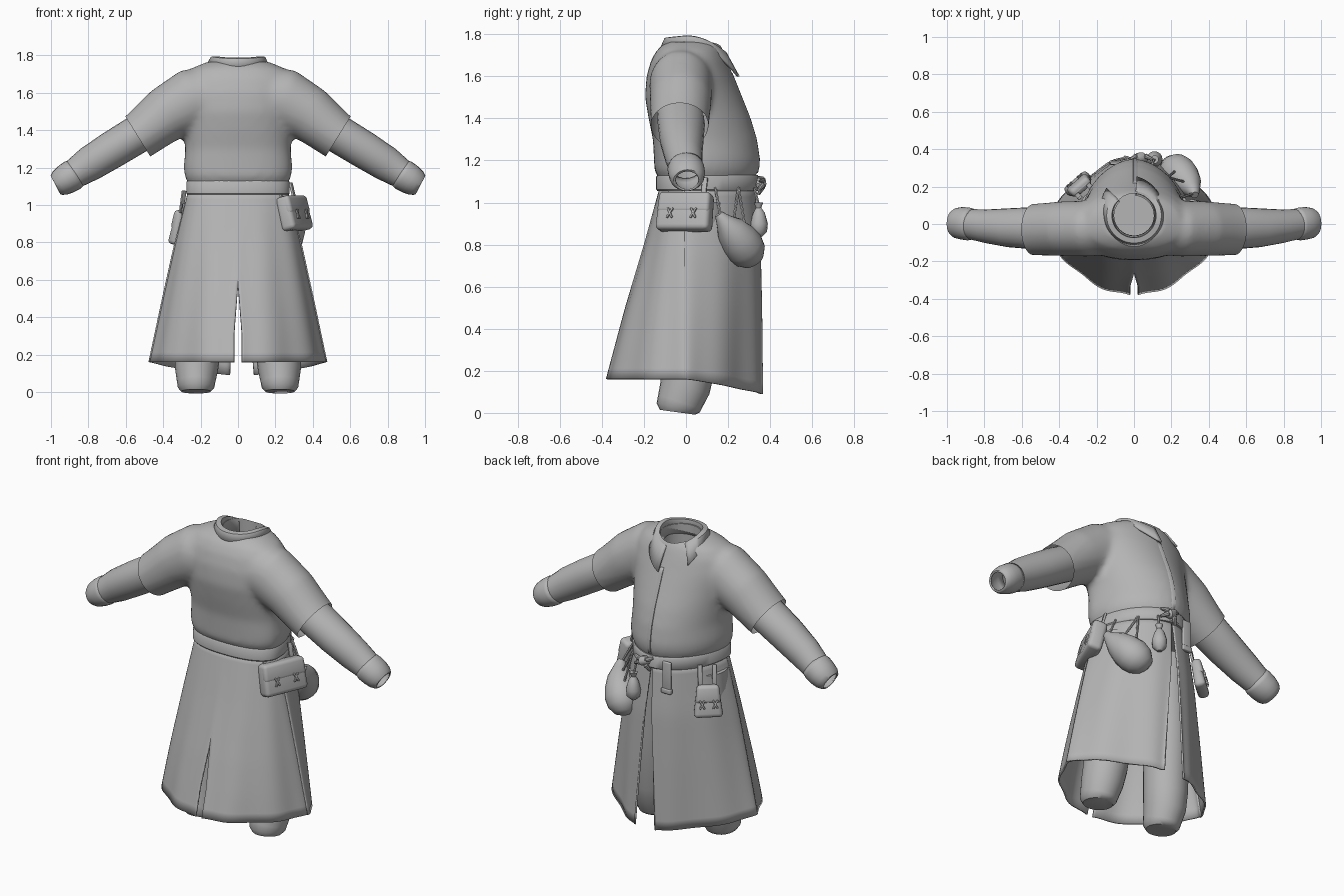
import bpy, bmesh, math
from math import sin, cos, pi, radians
from mathutils import Vector, Matrix

if "Cube" in bpy.data.objects:
    bpy.data.objects.remove(bpy.data.objects["Cube"])

cloth = bpy.data.materials.new("grey_cloth")
cloth.diffuse_color = (0.46, 0.46, 0.46, 1)
cloth.use_nodes = True
cloth.node_tree.nodes["Principled BSDF"].inputs["Base Color"].default_value = cloth.diffuse_color


def finish(name, bm):
    bmesh.ops.recalc_face_normals(bm, faces=bm.faces)
    me = bpy.data.meshes.new(name)
    bm.to_mesh(me)
    bm.free()
    me.materials.append(cloth)
    ob = bpy.data.objects.new(name, me)
    bpy.context.collection.objects.link(ob)
    return ob


def thicken(ob, t, offset=0):
    m = ob.modifiers.new("thickness", 'SOLIDIFY')
    m.thickness, m.offset = t, offset


def loft(name, rings, closed=True, caps=True, thick=0):
    bm = bmesh.new()
    rows = [[bm.verts.new(p) for p in r] for r in rings]
    n = len(rows[0])
    for a, b in zip(rows, rows[1:]):
        for i in range(n if closed else n - 1):
            j = (i + 1) % n
            bm.faces.new((a[i], a[j], b[j], b[i]))
    if caps:
        bm.faces.new(rows[0])
        bm.faces.new(rows[-1])
    ob = finish(name, bm)
    if thick:
        thicken(ob, thick)
    return ob


def tube(name, path, n=20, mirror=False, caps=True, thick=0):
    """path rows: x, y, z, radius, radius along y"""
    pts = [Vector(p[:3]) for p in path]
    for s in ((1, -1) if mirror else (1,)):
        rings = []
        for i, p in enumerate(path):
            t = (pts[min(i + 1, len(pts) - 1)] - pts[max(i - 1, 0)]).normalized()
            side = Vector((0, 1, 0)) if abs(t.y) < 0.9 else Vector((1, 0, 0))
            b = (side - t * side.dot(t)).normalized()
            a = b.cross(t)
            ring = [pts[i] + a * p[3] * cos(2*pi*k/n) + b * p[-1] * sin(2*pi*k/n) for k in range(n)]
            rings.append([(s * v.x, v.y, v.z) for v in ring])
        loft(name if not mirror else name + ("_right" if s > 0 else "_left"), rings, caps=caps, thick=thick)


def box(name, size, loc, M=Matrix(), bevel=0.0, top=1.0):
    bm = bmesh.new()
    bmesh.ops.create_cube(bm, size=1)
    for v in bm.verts:
        k = top if v.co.z > 0 else 1
        v.co = Vector((v.co.x * size[0] * k, v.co.y * size[1] * k, v.co.z * size[2]))
    if bevel:
        bmesh.ops.bevel(bm, geom=bm.edges[:], offset=bevel, segments=3, profile=0.5, affect='EDGES')
    bm.transform(M @ Matrix.Translation(loc))
    return finish(name, bm)


def merge(name, parts):
    bm = bmesh.new()
    for nm in parts:
        bm.from_mesh(bpy.data.objects[nm].data)
        bpy.data.objects.remove(bpy.data.objects[nm])
    bmesh.ops.remove_doubles(bm, verts=bm.verts[:], dist=1e-5)
    return finish(name, bm)


def lerp_rows(rows, z):
    for a, b in zip(rows, rows[1:]):
        if min(a[0], b[0]) <= z <= max(a[0], b[0]):
            t = (z - a[0]) / (b[0] - a[0])
            return [u + (v - u) * t for u, v in zip(a, b)]
    return rows[-1] if abs(z - rows[-1][0]) < abs(z - rows[0][0]) else rows[0]


def body_point(row, a, grow=0.0, pf=1.15, pb=0.85, q=1.0):
    z, rx, yb, yf = row
    p = pf if sin(a) > 0 else pb
    c, s = cos(a), sin(a)
    x = (rx + grow) * math.copysign(abs(c) ** p, c)
    y = (yf + grow) * s ** q if s > 0 else (yb - grow) * abs(s) ** p
    return Vector((x, y, z))


# Shirt: torso and short sleeves fused into one smooth garment
torso = [(1.06, .25, -.11, .31), (1.12, .268, -.13, .33), (1.15, .285, -.15, .345), (1.2, .29, -.152, .35),
         (1.3, .282, -.157, .335), (1.4, .29, -.178, .305), (1.5, .30, -.195, .265), (1.6, .31, -.188, .225),
         (1.68, .295, -.165, .195), (1.73, .25, -.135, .175), (1.765, .165, -.09, .155)]
N = 48
loft("torso", [[body_point(r, 2*pi*k/N) for k in range(N)] for r in torso])
tube("sleeve", [(.08, -.02, 1.59, .15, .14), (.25, -.025, 1.562, .168, .15), (.38, -.025, 1.487, .15, .147),
                (.47, -.028, 1.415, .135, .142), (.535, -.03, 1.365, .127, .138), (.59, -.03, 1.33, .125, .138)],
     28, True)
raw = merge("shirt_raw", ("torso", "sleeve_right", "sleeve_left"))
m = raw.modifiers.new("fuse", 'REMESH')
m.mode, m.voxel_size = 'VOXEL', 0.018
m = raw.modifiers.new("soften", 'SMOOTH')
m.iterations, m.factor = 8, 0.5
bm = bmesh.new()
bmesh.ops.create_cone(bm, cap_ends=True, segments=40, radius1=.113, radius2=.113, depth=.3,
                      matrix=Matrix.Translation((0, .05, 1.75)))
cutter = finish("neck_cutter", bm)
cutter.hide_render = True
m = raw.modifiers.new("neck", 'BOOLEAN')
m.operation, m.object = 'DIFFERENCE', cutter
fused = bpy.data.meshes.new_from_object(raw.evaluated_get(bpy.context.evaluated_depsgraph_get()))
bpy.data.objects.remove(raw)
bpy.data.objects.remove(cutter)
bm = bmesh.new()
bm.from_mesh(fused)
# Open the sleeve ends
for s in (1, -1):
    bmesh.ops.bisect_plane(bm, geom=bm.verts[:] + bm.edges[:] + bm.faces[:], plane_co=(s * .535, 0, 1.365),
                           plane_no=(s * .85, 0, -.53), clear_outer=True)
finish("shirt", bm)

# Overlapping front edge of the shirt
strip = []
for i in range(15):
    p = body_point(lerp_rows(torso, 1.14 + i * .034), pi / 2)
    strip.append([(x, p.y + d, p.z) for x, d in ((-.006, -.016), (-.003, .001), (.015, -.001), (.04, -.022))])
loft("shirt_front_edge", strip, closed=False, caps=False, thick=.003)

# Folded collar, open at the front with two points
inner, top, outer, hem = [], [], [], []
for i in range(41):
    t = i / 40
    a = radians(86 - 311 * t)
    near = max(0, 1 - t / .2, 1 - (1 - t) / .16)

    def ring_pt(r, drop):
        x, y = r * cos(a), .045 + r * sin(a)
        return (x, y, 1.79 + .1 * min(0, y) - 2.2 * max(0, y) ** 2 - drop)
    inner.append(ring_pt(.112, .08))
    top.append(ring_pt(.122, 0))
    outer.append(ring_pt(.143, .002))
    hem.append(ring_pt(.16 + .045 * near, .04 + .015 * near))
loft("collar", [inner, top, outer, hem], closed=False, caps=False, thick=.012)

# Long under-sleeves with open cuffs
tube("arm", [(.42, -.03, 1.445, .1, .11), (.55, -.022, 1.37, .102, .112), (.67, -.02, 1.297, .1, .104),
             (.79, -.012, 1.222, .094, .09), (.88, .0, 1.162, .078, .08), (.895, .0, 1.152, .076, .08)],
     24, True, False)
tube("cuff", [(.86, .0, 1.175, .074, .078), (.885, .0, 1.159, .08, .084), (.92, .004, 1.137, .077, .083),
              (.95, .005, 1.118, .069, .077), (.967, .006, 1.107, .058, .064), (.971, .006, 1.105, .05, .055)],
     24, True, False, .008)

# Trouser legs
tube("leg", [(.17, .06, 1.0, .13), (.19, .05, .55, .13), (.215, .01, .2, .12, .125), (.222, -.005, .12, .115, .12),
             (.224, -.03, .05, .102, .108), (.224, -.037, .025, .098, .105), (.224, -.04, .003, .08, .085)], 24, True)

# Skirt: back panel with a vent, two front panels with a gap
skirt = [(1.08, .26, -.118, .32), (.8, .325, -.195, .342), (.5, .39, -.285, .35), (.09, .475, -.395, .357)]


def panel(name, s, a0, a1, edge, grow):
    rings = []
    for j in range(19):
        v = j / 18
        row = []
        for i in range(33):
            a = radians(a0 + (a1 - a0) * i / 32)
            hem_z = .16 - .07 * max(0, sin(a)) ** 1.5
            z = 1.08 + (hem_z - 1.08) * v
            fold = .007 * v * cos(11 * a) + grow * min(1, v * 3)
            r = lerp_rows(skirt, z)
            p = body_point(r, a, fold, 1.1 + .8 * v, .9 + .32 * v, 1 + .25 * v)
            p.x = s * (edge(z) + (p.x if i else 0) * (1 - edge(z) / r[1]))
            row.append(p)
        rings.append(row)
    return loft(name, rings, closed=False, caps=False)


def vent(z):
    return .02 * min(1, max(0, (.57 - z) / .25))


for s, nm in ((1, "right"), (-1, "left")):
    panel("back_" + nm, s, -90, 6, vent, 0)
thicken(merge("skirt_back", ("back_right", "back_left")), .01)
thicken(panel("skirt_front_right", 1, 90, -2, lambda z: .005 + .085 * (1.08 - z), .008), .01)
thicken(panel("skirt_front_left", -1, 90, -2, lambda z: .002 + .045 * (1.08 - z), .008), .01)

# Belt with a knot and a hanging end
band = (0, .264, -.13, .335)
loft("belt", [[body_point(band, 2*pi*k/N, g) + Vector((0, 0, z)) for k in range(N)]
              for z, g in ((1.055, -.02), (1.055, .006), (1.062, .012), (1.122, .012), (1.13, .006), (1.13, -.02))],
     caps=False)
box("belt_end", (.055, .016, .18), (-.1, .325, 1.02), Matrix(), .005)
box("belt_end_tip", (.065, .024, .03), (-.1, .327, .935), Matrix(), .006)
tube("belt_knot", [(.0, .345, 1.09, .012), (.02, .355, 1.1, .026), (.045, .355, 1.09, .028), (.07, .345, 1.08, .012)], 12)
for x, z in ((.1, 1.11), (.1, 1.06), (.0, 1.04), (-.02, 1.12)):
    tube("knot_tail", [(.03, .352, 1.09, .01), ((x + .03) / 2, .362, (z + 1.1) / 2, .014), (x, .345, z, .008)], 8)


# Belt pouches: local +x points away from the body
def pouch(name, loc, turn, tilt, w, d, h, top, straps, reach):
    M = Matrix.Translation(loc) @ Matrix.Rotation(radians(turn), 4, 'Z') @ Matrix.Rotation(-tilt, 4, 'Y')
    box(name, (d, w, h), (0, 0, 0), M, .024, top)
    box(name + "_flap", (d * .9, w * (1 + top) / 2, h * .55), (.006, 0, h * .22), M, .02, (1 + top) / 2)
    for y in straps:
        box(name + "_strap", (.014, .026, reach), (-.012, y, h / 2 + reach / 2 - .01), M, .004)
    for y in (-w * .22, w * .22):
        for r in (.5, -.5):
            K = M @ Matrix.Translation((d / 2 + .002, y, -h * .08)) @ Matrix.Rotation(r, 4, 'X')
            box(name + "_tie", (.012, .01, .055), (0, 0, 0), K, .003)


pouch("side_pouch", (.3, -.003, .955), -23, .25, .275, .085, .185, .95, (-.09, .08), .09)
pouch("small_pouch", (-.292, .205, .88), 131, .2, .165, .065, .185, .72, (-.04, .04), .12)

# Teardrop bag and coin bag hung on cords
tube("large_bag", [(.325, .155, .945, .02), (.32, .17, .925, .032), (.312, .185, .905, .045), (.295, .21, .875, .07),
                   (.265, .245, .83, .09), (.235, .275, .79, .097), (.21, .3, .755, .086), (.19, .32, .725, .055),
                   (.184, .327, .713, .015)], 20)
tube("coin_bag", [(.11, .345, 1.0, .022), (.11, .345, .975, .013), (.11, .347, .95, .028), (.11, .347, .9, .042),
                  (.11, .347, .86, .038), (.11, .347, .835, .012)], 16)
for a, b in (((.25, .14, 1.07), (.32, .165, .93)), ((.18, .25, 1.07), (.29, .22, .88)),
             ((.18, .25, 1.07), (.23, .29, .83)), ((.1, .325, 1.07), (.11, .345, .99))):
    tube("bag_cord", [(*a, .007), (*b, .007)], 6)

bpy.ops.object.select_all(action='SELECT')
bpy.context.view_layer.objects.active = bpy.data.objects["belt"]
bpy.ops.object.shade_smooth_by_angle(angle=radians(40))
